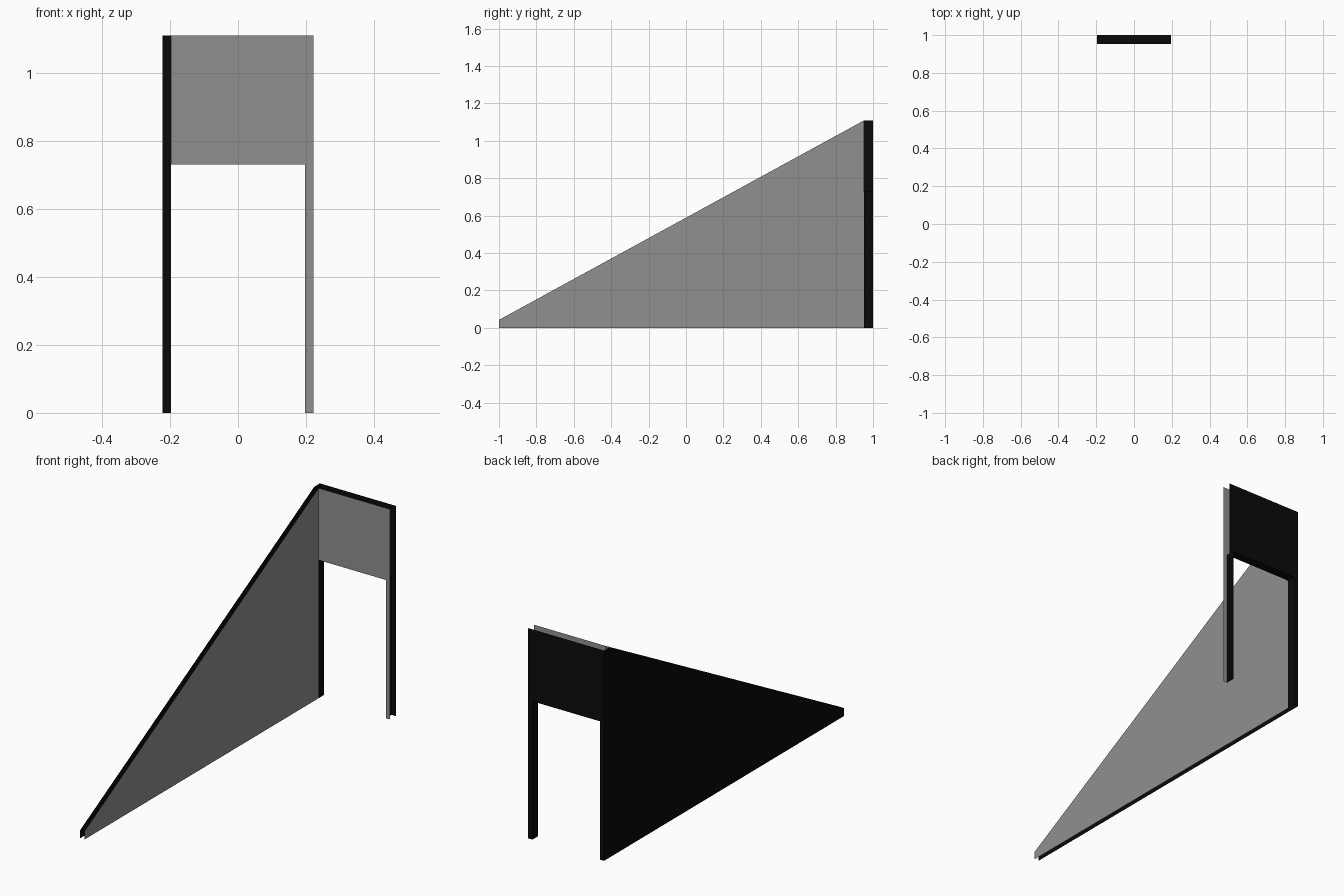
import bpy

if "Cube" in bpy.data.objects:
    bpy.data.objects.remove(bpy.data.objects["Cube"])

# Main dimensions
XO, XI = 0.222, 0.197        # outer and inner half widths
YF, YB = 0.953, 1.0          # front and back sheets of the frame
TOP, DOOR, TIP = 1.11, 0.73, 0.043


def material(name, value):
    m = bpy.data.materials.new(name)
    m.diffuse_color = (value, value, value, 1)
    m.use_nodes = True
    m.node_tree.nodes["Principled BSDF"].inputs["Base Color"].default_value = m.diffuse_color
    return m


grey = material("mid grey", 0.28)
black = material("near black", 0.003)


def sheets(name, polygons, mat):
    """Thin open sheets, one face for each polygon."""
    verts, faces = [], []
    for poly in polygons:
        faces.append(list(range(len(verts), len(verts) + len(poly))))
        verts += poly
    mesh = bpy.data.meshes.new(name)
    mesh.from_pydata(verts, [], faces)
    mesh.materials.append(mat)
    bpy.context.collection.objects.link(bpy.data.objects.new(name, mesh))


def side(x, profile):
    return [(x, y, z) for y, z in profile]


def upright(y, profile):
    return [(x, y, z) for x, z in profile]


# Sloping side wall: grey inner lining and black outer skin, open at the edges
sheets("side_wall_inner",
       [side(-XI, [(-1, 0), (YF, 0), (YF, TOP), (-1, TIP)])], grey)
sheets("side_wall_outer",
       [side(-XO, [(-1, TIP), (YF, TOP), (YB, TOP), (YB, 0), (-1, 0)])], black)

# Front lining: panel above the doorway with one post on the right
sheets("front_panel_and_post",
       [upright(YF, [(-XI, DOOR), (XI, DOOR), (XI, 0), (XO, 0),
                     (XO, TOP), (-XI, TOP)])], grey)

# Back skin: panel with a leg on each side of the doorway
sheets("back_panel_and_legs",
       [upright(YB, [(XO, 0), (XI, 0), (XI, DOOR), (-XI, DOOR), (-XI, 0),
                     (-XO, 0), (-XO, TOP), (XO, TOP)])], black)

# Doorway reveal: two jambs and the underside of the panel
sheets("doorway_reveal", [
    side(-XI, [(YF, 0), (YB, 0), (YB, DOOR), (YF, DOOR)]),
    side(XI, [(YF, DOOR), (YB, DOOR), (YB, 0), (YF, 0)]),
    [(-XI, YF, DOOR), (-XI, YB, DOOR), (XI, YB, DOOR), (XI, YF, DOOR)],
], black)
